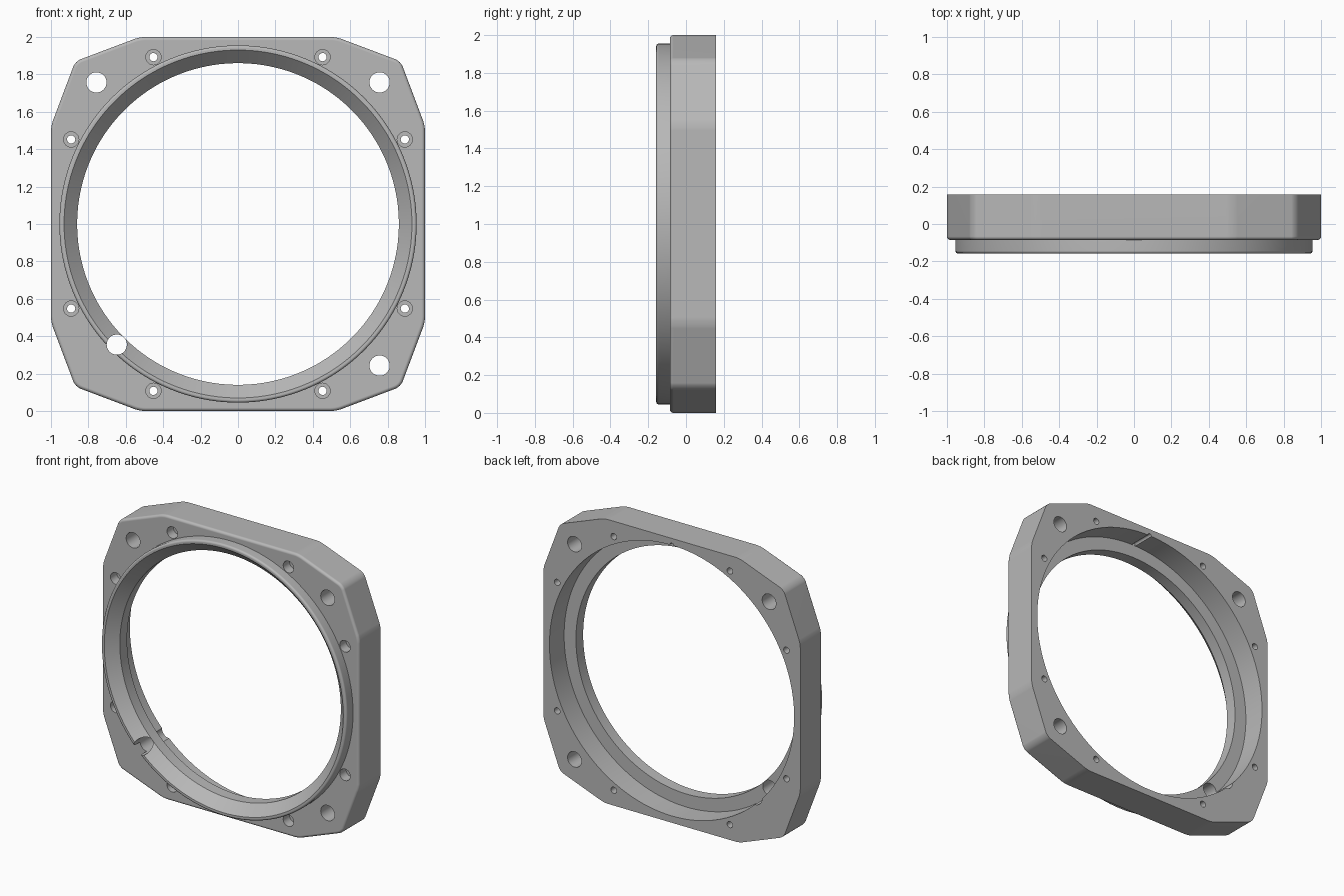
import bpy, bmesh
from math import sin, cos, pi, radians

if "Cube" in bpy.data.objects:
    bpy.data.objects.remove(bpy.data.objects["Cube"])

BACK, FACE, FRONT, SHELF = 0.158, -0.085, -0.158, -0.005
BORE, BOSS, THROAT = 0.952, 0.955, 0.86

metal = bpy.data.materials.new("grey metal")
metal.use_nodes = True
grey = (0.48, 0.48, 0.48, 1)
metal.diffuse_color = grey
metal.node_tree.nodes["Principled BSDF"].inputs["Base Color"].default_value = grey


def make_object(name, bm):
    bmesh.ops.recalc_face_normals(bm, faces=bm.faces)
    mesh = bpy.data.meshes.new(name)
    bm.to_mesh(mesh)
    bm.free()
    mesh.materials.append(metal)
    obj = bpy.data.objects.new(name, mesh)
    bpy.context.collection.objects.link(obj)
    return obj


def lathe(bm, profile, x=0, z=1, steps=32):
    """Closed solid of (radius, y) rings turned about a y axis through x, z."""
    rings = [[bm.verts.new((x + r * cos(2 * pi * i / steps), y,
                            z + r * sin(2 * pi * i / steps)))
              for i in range(steps)] for r, y in profile]
    for a, b in zip(rings, rings[1:]):
        for i in range(steps):
            j = (i + 1) % steps
            bm.faces.new((a[i], a[j], b[j], b[i]))
    bm.faces.new(rings[0])
    bm.faces.new(rings[-1])


def combine(target, tool, operation):
    mod = target.modifiers.new(operation.lower(), "BOOLEAN")
    mod.operation, mod.object, mod.solver = operation, tool, "EXACT"
    bpy.context.view_layer.objects.active = target
    bpy.ops.object.modifier_apply(modifier=mod.name)
    bpy.data.objects.remove(tool)


# Plate with clipped corners, softened corner edges and a filleted front rim
bm = bmesh.new()
outline = []
for turn in range(4):
    c, s = round(cos(turn * pi / 2)), round(sin(turn * pi / 2))
    for u, v in ((1, 0.525), (0.87, 0.87), (0.525, 1)):
        outline.append((u * c - v * s, u * s + v * c))
front = bm.faces.new([bm.verts.new((x, FACE, 1 + z)) for x, z in outline])
back = bmesh.ops.extrude_face_region(bm, geom=[front])["geom"]
bmesh.ops.translate(bm, vec=(0, BACK - FACE, 0),
                    verts=[g for g in back if isinstance(g, bmesh.types.BMVert)])
if not front.is_valid or len(bm.faces) < len(outline) + 2:
    bm.faces.new([v for v in bm.verts if abs(v.co.y - FACE) < 1e-5])
uprights = [e for e in bm.edges if abs(e.verts[0].co.y - e.verts[1].co.y) > 0.1]
bmesh.ops.bevel(bm, geom=uprights, offset=0.03, segments=4, profile=0.5, affect="EDGES")
rim = [e for e in bm.edges if all(abs(v.co.y - FACE) < 1e-4 for v in e.verts)]
bmesh.ops.bevel(bm, geom=rim, offset=0.018, segments=4, profile=0.5, affect="EDGES")
frame = make_object("ring_frame", bm)

# Raised round lip with a rounded outer edge
bm = bmesh.new()
fillet = 0.014
arc = [(BOSS - fillet + fillet * sin(k * pi / 8), FRONT + fillet - fillet * cos(k * pi / 8))
       for k in range(5)]
lathe(bm, arc + [(BOSS, -0.04)], steps=160)
combine(frame, make_object("front_lip", bm), "UNION")

# Stepped bore: flared mouth, narrow throat, wide recess at the back
bm = bmesh.new()
lathe(bm, [(0.93, -0.3), (0.93, FRONT), (THROAT, FACE), (THROAT, SHELF),
           (BORE, SHELF), (BORE, 0.3)], steps=160)
combine(frame, make_object("bore_cutter", bm), "DIFFERENCE")

# Three corner holes, the hole breaking into the bore, and eight counterbored holes
bm = bmesh.new()
for x, z in ((0.757, 0.757), (-0.757, 0.757), (0.757, -0.757), (-0.648, -0.645)):
    lathe(bm, [(0.054, -0.3), (0.054, 0.3)], x, 1 + z)
for sx in (-1, 1):
    for sz in (-1, 1):
        for x, z in ((0.452, 0.892), (0.892, 0.452)):
            lathe(bm, [(0.041, -0.3), (0.041, FACE + 0.07), (0.022, FACE + 0.07),
                       (0.022, 0.3)], sx * x, 1 + sz * z, 24)
# Small key groove at the top of the recess
lathe(bm, [(0.015, SHELF + 0.001), (0.015, 0.3)], 0, 1 + BORE, 16)
combine(frame, make_object("hole_cutter", bm), "DIFFERENCE")

# Smooth curved walls, crisp edges
bpy.ops.object.select_all(action="DESELECT")
frame.select_set(True)
bpy.context.view_layer.objects.active = frame
bpy.ops.object.shade_smooth_by_angle(angle=radians(30))
weighted = frame.modifiers.new("weighted normals", "WEIGHTED_NORMAL")
weighted.keep_sharp = True
